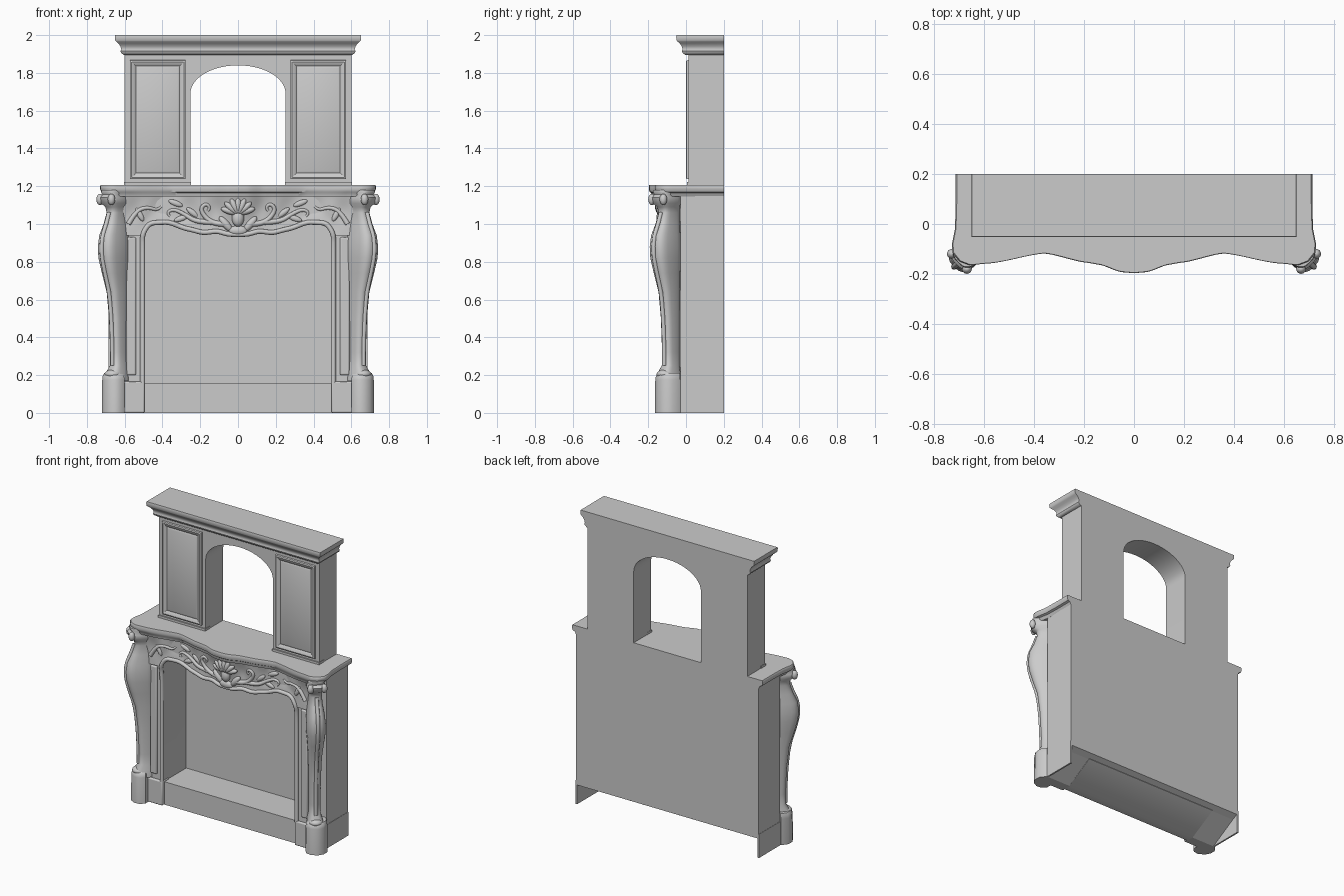
import bpy, bmesh, math
from mathutils import Vector

if "Cube" in bpy.data.objects:
    bpy.data.objects.remove(bpy.data.objects["Cube"])


def finish(name, bm, mirror=False, bevel=0, angle=40):
    bmesh.ops.recalc_face_normals(bm, faces=bm.faces)
    me = bpy.data.meshes.new(name)
    bm.to_mesh(me)
    bm.free()
    ob = bpy.data.objects.new(name, me)
    bpy.context.collection.objects.link(ob)
    bpy.ops.object.select_all(action='DESELECT')
    ob.select_set(True)
    bpy.context.view_layer.objects.active = ob
    bpy.ops.object.shade_smooth_by_angle(angle=math.radians(angle))
    if bevel:
        m = ob.modifiers.new("Bevel", 'BEVEL')
        m.width, m.segments = bevel, 3
    if mirror:
        ob.modifiers.new("Mirror", 'MIRROR')
    return ob


def loft(name, rings, **kw):
    """Skin closed rings of 3D points and cap both ends."""
    bm = bmesh.new()
    vs = [[bm.verts.new(p) for p in r] for r in rings]
    n = len(vs[0])
    for a, b in zip(vs, vs[1:]):
        for i in range(n):
            bm.faces.new((a[i], a[(i + 1) % n], b[(i + 1) % n], b[i]))
    bm.faces.new(vs[0])
    bm.faces.new(vs[-1])
    return finish(name, bm, **kw)


def prism(name, pts, y0, y1, **kw):
    return loft(name, [[(x, y, z) for x, z in pts] for y in (y0, y1)], **kw)


def side_prism(name, pts, x0, x1, **kw):
    return loft(name, [[(x, y, z) for y, z in pts] for x in (x0, x1)], **kw)


def box(name, x0, x1, y0, y1, z0, z1, **kw):
    return prism(name, [(x0, z0), (x1, z0), (x1, z1), (x0, z1)], y0, y1, **kw)


def interp(pts, x):
    x = abs(x)
    for (a, p), (b, q) in zip(pts, pts[1:]):
        if x <= b:
            t = (x - a) / (b - a)
            t = 0.5 * t + 0.5 * t * t * (3 - 2 * t)
            return p + (q - p) * t
    return pts[-1][1]


def tube(name, pts, radius, radii=None, mirror=False):
    cu = bpy.data.curves.new(name, 'CURVE')
    cu.dimensions = '3D'
    cu.bevel_depth, cu.bevel_resolution, cu.resolution_u = radius, 3, 5
    cu.use_fill_caps = True
    sp = cu.splines.new('NURBS')
    sp.points.add(len(pts) - 1)
    for i, p in enumerate(pts):
        sp.points[i].co = (*p, 1)
        sp.points[i].radius = radii[i] if radii else 1
    sp.order_u, sp.use_endpoint_u = 3, True
    ob = bpy.data.objects.new(name, cu)
    bpy.context.collection.objects.link(ob)
    if mirror:
        ob.modifiers.new("Mirror", 'MIRROR')


def blob(name, c, size, tilt=0, mirror=False):
    bm = bmesh.new()
    bmesh.ops.create_uvsphere(bm, u_segments=16, v_segments=10, radius=1)
    ca, sa = math.cos(tilt), math.sin(tilt)
    for v in bm.verts:
        x, y, z = (v.co[i] * size[i] for i in range(3))
        v.co = Vector(c) + Vector((x * ca + z * sa, y, -x * sa + z * ca))
    finish(name, bm, mirror=mirror)


# Shared curves: serpentine shelf front and scalloped top of the fire opening
SHELF = [(0, -.197), (.05, -.193), (.14, -.163), (.19, -.155), (.36, -.118), (.58, -.158), (.66, -.165)]
LOW = [(0, .938), (.05, .94), (.11, .956), (.18, .948), (.26, .967), (.37, 1.004),
       (.45, 1.0), (.485, .98), (.5, .94), (.7, .94)]
XS = [i / 40 * .5 for i in range(-40, 41)]


def frieze_y(x, z):
    t = max(0, min(1, (z - interp(LOW, x)) / (1.165 - interp(LOW, x))))
    top = interp(SHELF, x) + .03
    low = -.098 + .35 * min(0, top + .098)
    wave = .005 * math.sin(abs(x) * 42) * math.sin(t * math.pi) * math.cos(t * 5)
    return low + (top - low) * t ** 1.4 + .008 * math.sin(t * math.pi) + wave


# Fire surround: front plate, deep body, back, hearth and side skirts
def arch_frame(X):
    return ([(-X, 0), (-.5, 0)] + [(x, interp(LOW, x)) for x in XS]
            + [(.5, 0), (X, 0), (X, 1.16), (-X, 1.16)])


prism("surround_front", arch_frame(.615), -.09, -.03)
body = prism("surround_body", arch_frame(.685), -.03, .16)
for v in body.data.vertices:
    if v.co.z < .01 and v.co.y > 0:
        v.co.z = .11
side_prism("back_wall", [(.16, .11), (.2, .13), (.2, 1.17), (.16, 1.17)], -.685, .685)
side_prism("hearth", [(-.08, 0), (-.03, 0), (.165, .11), (.165, .155), (-.08, .155)], -.505, .505)
box("side_skirt", .676, .687, -.03, .2, 0, .16, mirror=True)

# Frieze with a curved, softly carved face
bm = bmesh.new()
grid = []
for i in range(97):
    x = -.64 + i / 96 * 1.28
    lo = interp(LOW, x)
    col = [(x, -.04, lo)]
    for j in range(17):
        z = lo + (1.165 - lo) * j / 16
        col.append((x, frieze_y(x, z), z))
    grid.append(col + [(x, -.04, 1.165)])
bm.free()
loft("frieze", grid)

# Bead moulding round the fire opening
edge = [(-.505, -.092, .155), (-.505, -.092, .5), (-.505, -.092, .9)]
edge += [(x * 1.01, frieze_y(x, 0) - .002, interp(LOW, x) + .006) for x in XS[::2]]
edge += [(-x, y, z) for x, y, z in edge[2::-1]]
tube("opening_bead", edge, .013)
box("jamb_panel", .54, .59, -.102, -.08, .2, .93, bevel=.008, mirror=True)
box("jamb_foot", .495, .62, -.105, -.03, 0, .165, bevel=.008, mirror=True)

# Carved shell, leaves and scrolls on the frieze
for k in range(-3, 4):
    a = k * .42
    x, z = math.sin(a) * .05, 1.055 + math.cos(a) * .045
    blob("shell_petal", (x, frieze_y(x, z) - .002, z), (.017, .018, .045), a)
blob("shell_heart", (0, frieze_y(0, 1.03) - .004, 1.03), (.032, .026, .045))
blob("shell_drop", (0, frieze_y(0, .965) - .002, .965), (.05, .018, .026))
blob("shell_leaf", (.065, frieze_y(.065, 1.0), 1.0), (.02, .018, .05), .7, mirror=True)


def scroll(name, pts, r):
    n = len(pts) - 1
    tube(name, [(x, frieze_y(x, z) - .001, z) for x, z in pts], r,
         [1 - .6 * i / n for i in range(n + 1)], mirror=True)


scroll("frieze_scroll", [(.07, 1.0), (.12, 1.0), (.17, 1.03), (.2, 1.08), (.17, 1.11), (.145, 1.085), (.16, 1.07)], .016)
scroll("frieze_branch", [(.14, 1.01), (.22, 1.01), (.28, 1.05), (.34, 1.08), (.38, 1.06), (.36, 1.04)], .015)
scroll("corner_branch", [(.58, 1.0), (.54, 1.07), (.48, 1.09), (.42, 1.07), (.4, 1.1)], .014)
for x, z, t in ((.24, 1.06, .9), (.3, 1.03, 1.9), (.33, 1.11, 1.2), (.52, 1.05, .5)):
    blob("frieze_leaf", (x, frieze_y(x, z), z), (.015, .011, .04), t, mirror=True)

# Scrolled corner legs, set at 45 degrees: height, forward reach, half width
LEG = [(.17, .06, .05), (.22, .055, .045), (.25, .035, .036), (.32, .034, .034), (.5, .042, .036),
       (.64, .058, .04), (.74, .09, .048), (.82, .112, .056), (.88, .116, .057), (.94, .108, .052),
       (1.0, .08, .043), (1.06, .06, .038), (1.09, .066, .042), (1.11, .095, .054), (1.14, .102, .056),
       (1.155, .085, .05), (1.17, .092, .055), (1.18, .09, .05)]


def leg_ring(z, f, w, n=24):
    ring = []
    for i in range(n):
        a = 2 * math.pi * i / n
        c, s = math.cos(a), math.sin(a)
        u = math.copysign(abs(c) ** .65, c) * (f + .06) / 2 + (f - .06) / 2
        v = math.copysign(abs(s) ** .65, s) * w
        ring.append((.64 + .707 * (u + v), -.09 - .707 * (u - v), z))
    return ring


loft("corner_leg", [leg_ring(*r) for r in LEG], mirror=True, angle=60)


def leg_point(z, f):
    return (.64 + .707 * f, -.09 - .707 * f, z)


tube("leg_rib", [leg_point(z, f) for z, f, w in LEG[2:12]], .012, mirror=True)
for s in (-1, 1):
    blob("capital_volute", (.70 + s * .03, -.15 + s * .03, 1.13), (.02, .02, .03), 0, mirror=True)
blob("leg_toe", leg_point(.205, .03), (.045, .045, .025), 0, mirror=True)
blob("leg_inner_leaf", (.605, -.095, .9), (.02, .02, .1), .05, mirror=True)

# Rounded leg plinth
FOOT = [(.6, -.03), (.6, -.135), (.625, -.16), (.66, -.165), (.7, -.145), (.72, -.11), (.72, -.07), (.69, -.03)]
loft("leg_plinth", [[(.655 + (x - .655) * s, -.05 + (y + .05) * s, z) for x, y in FOOT]
                    for z, s in ((0, 1), (.175, .98), (.195, .95), (.21, .82))], mirror=True)

# Serpentine mantel shelf
side = [(.70, -.15), (.728, -.115), (.73, -.08), (.718, -.02), (.715, .08), (.715, .2)]
front = [(i / 40 * .66, interp(SHELF, i / 40 * .66)) for i in range(-40, 41)]
outline = [(-x, y) for x, y in reversed(side)] + front + side
loft("mantel_shelf", [[(x * s, .2 + (y - .2) * s, z) for x, y in outline]
                      for z, s in ((1.145, .955), (1.165, .97), (1.17, .99), (1.185, 1), (1.2, 1), (1.207, .994))])

# Overmantel with an arched opening
arch = [(-.252 * math.cos(math.pi * i / 24), 1.69 + .15 * math.sin(math.pi * i / 24)) for i in range(25)]
prism("overmantel", [(-.6, 1.19), (-.252, 1.19)] + arch
      + [(.252, 1.19), (.6, 1.19), (.6, 1.92), (-.6, 1.92)], .014, .2)
box("overmantel_base", .25, .603, .006, .06, 1.2, 1.222, mirror=True)

# Framed side panels
bm = bmesh.new()
P = [(.275, 1.235), (.575, 1.235), (.575, 1.87), (.275, 1.87)]
loops = []
for d, y in ((0, .03), (.004, .002), (.012, -.001), (.024, .003), (.034, .011), (.045, .006)):
    sx, sz = (d, -d, -d, d), (d, d, -d, -d)
    loops.append([(x + sx[i], y, z + sz[i]) for i, (x, z) in enumerate(P)])
bm.free()
loft("side_panel", loops, mirror=True, angle=25)

# Moulded cornice
CORNICE = [(1.895, .004), (1.905, .018), (1.915, .022), (1.925, .018), (1.94, .022), (1.955, .032),
           (1.965, .044), (1.972, .05), (1.992, .052), (2.0, .05)]
loft("cornice", [[(-.6 - e, .2, z), (-.6 - e, -e, z), (.6 + e, -e, z), (.6 + e, .2, z)] for z, e in CORNICE])
